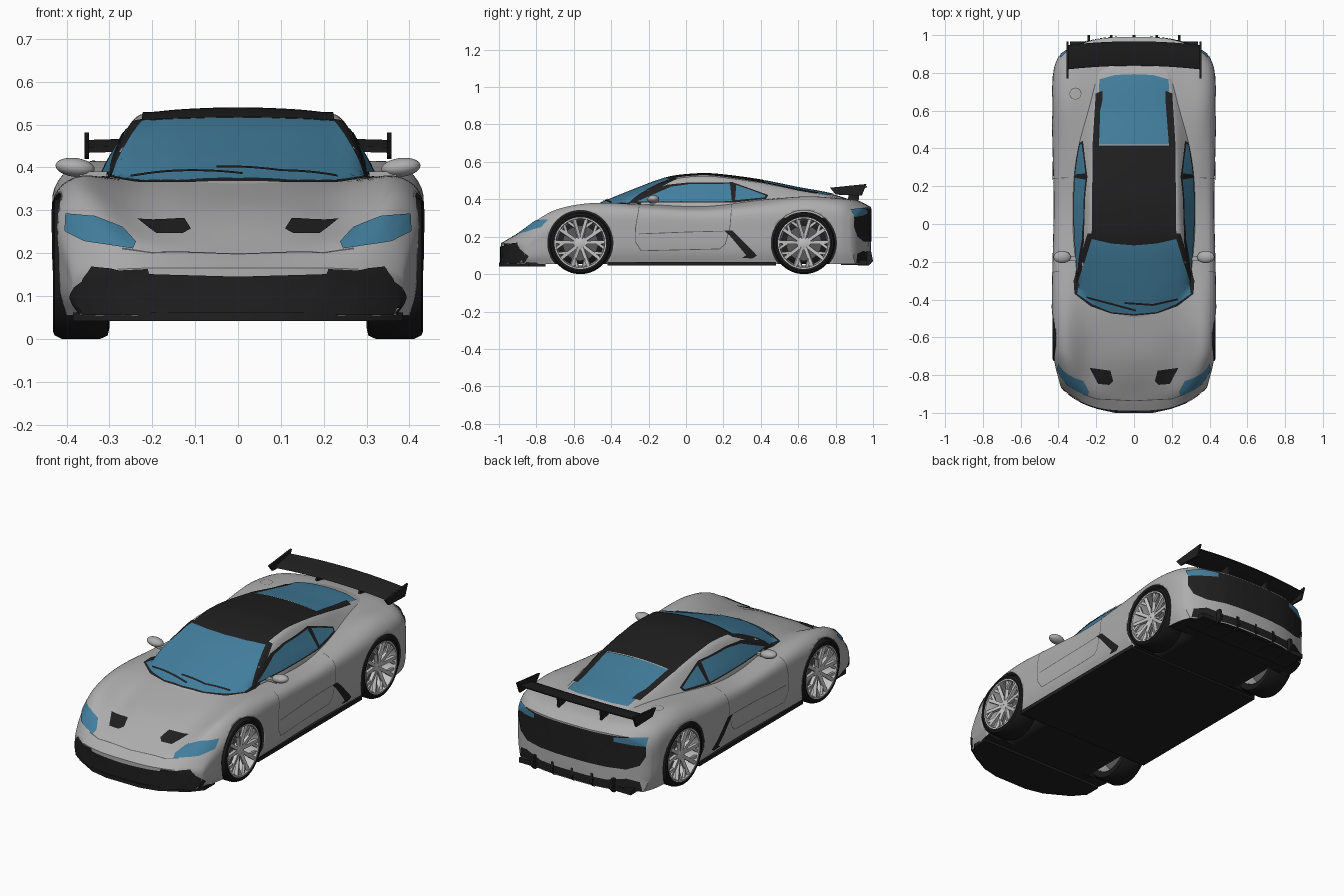
import bpy, bmesh, math
from mathutils import Vector, Matrix
from mathutils.bvhtree import BVHTree

if "Cube" in bpy.data.objects:
    bpy.data.objects.remove(bpy.data.objects["Cube"])


def material(name, rgb):
    m = bpy.data.materials.new(name)
    m.diffuse_color = (*rgb, 1)
    m.use_nodes = True
    m.node_tree.nodes["Principled BSDF"].inputs["Base Color"].default_value = m.diffuse_color
    return m


SILVER = material("silver_paint", (.42, .42, .42))
BLACK = material("black_trim", (.014, .014, .014))
GLASS = material("blue_glass", (.055, .21, .34))
RIM = material("bright_alloy", (.55, .55, .55))
RUBBER = material("tyre_rubber", (.011, .011, .011))
GREY = material("dark_grey", (.10, .10, .10))


def make(name, bm, mats, angle=35):
    me = bpy.data.meshes.new(name)
    bm.to_mesh(me)
    bm.free()
    for m in mats:
        me.materials.append(m)
    o = bpy.data.objects.new(name, me)
    bpy.context.collection.objects.link(o)
    bpy.ops.object.select_all(action='DESELECT')
    o.select_set(True)
    bpy.context.view_layer.objects.active = o
    bpy.ops.object.shade_smooth_by_angle(angle=math.radians(angle))
    return o


def spline(rows, t):
    """Smooth interpolation of rows (t, a, b, ...)"""
    n = len(rows)
    i = 0
    while i < n - 2 and t > rows[i + 1][0]:
        i += 1
    p, q = rows[i], rows[i + 1]
    o, r = rows[max(i - 1, 0)], rows[min(i + 2, n - 1)]
    h = q[0] - p[0]
    u = (t - p[0]) / h
    out = []
    for k in range(1, len(p)):
        m0 = (q[k] - o[k]) / (q[0] - o[0]) * h
        m1 = (r[k] - p[k]) / (r[0] - p[0]) * h
        out.append((2*u**3 - 3*u*u + 1)*p[k] + (u**3 - 2*u*u + u)*m0
                   + (3*u*u - 2*u**3)*q[k] + (u**3 - u*u)*m1)
    return out


def loft(rows, section, warp, steps):
    """Loft mirrored sections along y; ends close with shrinking rings"""
    bm = bmesh.new()
    y0, y1 = rows[0][0], rows[-1][0]
    shrink = (.03, .25, .5, .75, .9)
    stations = [(y0, s) for s in shrink]
    stations += [(y0 + (y1 - y0) * i / steps, 1) for i in range(steps + 1)]
    stations += [(y1, s) for s in reversed(shrink)]
    rings = []
    for y, s in stations:
        ctrl, zb = section(spline(rows, y))
        keys = [(k, *c) for k, c in enumerate(ctrl)]
        keys = [(-1, -ctrl[1][0], ctrl[1][1])] + keys
        n = (len(ctrl) - 1) * 5
        half = [spline(keys, j / 5) for j in range(n + 1)]
        half[0][0] = 0
        half += [[half[-1][0] * f, zb] for f in (.75, .5, .25, 0)]
        full = half + [[-x, z] for x, z in reversed(half[1:-1])]
        zm = (half[0][1] + zb) / 2
        rings.append([bm.verts.new((x * s, warp(x * s, y), zm + (z - zm) * s)) for x, z in full])
    for a, b in zip(rings, rings[1:]):
        for j in range(len(a)):
            k = (j + 1) % len(a)
            bm.faces.new((a[j], a[k], b[k], b[j]))
    bm.faces.new(rings[0])
    bm.faces.new(rings[-1])
    bmesh.ops.recalc_face_normals(bm, faces=bm.faces)
    return bm


# main body: y, half width, shoulder z, fender crest z, inner z, centre z
body_rows = [
    (-.99, .385, .150, .160, .165, .165), (-.95, .392, .178, .195, .192, .188),
    (-.90, .400, .210, .240, .225, .215), (-.80, .416, .255, .305, .265, .270),
    (-.70, .428, .295, .347, .302, .312), (-.55, .434, .325, .376, .345, .350),
    (-.40, .434, .335, .380, .368, .378), (-.20, .430, .330, .366, .375, .380),
    (.10, .424, .320, .356, .370, .380), (.40, .430, .335, .385, .400, .400),
    (.63, .435, .350, .410, .412, .412), (.80, .430, .350, .402, .408, .408),
    (.92, .420, .335, .383, .393, .393), (.99, .400, .300, .345, .358, .358)]


def body_section(v):
    w, zs, zf, zi, zc = v
    zb = .055
    return [(0, zc), (w*.28, (zi + zc*2) / 3), (w*.56, zi), (w - .07, zf), (w - .006, zs),
            (w, zb + .6*(zs - zb)), (w - .005, zb + .25*(zs - zb)), (w - .025, zb)], zb


def body_warp(x, y):
    a = (abs(x) / .42) ** 3
    return y + .17*a*max(0, (-.4 - y)/.6)**3 - .12*a*max(0, (y - .55)/.44)**2


bm = loft(body_rows, body_section, body_warp, 100)
for f in bm.faces:
    f.material_index = 1 if f.normal.z < -.8 else 0
body = make("body_shell", bm, [SILVER, BLACK])

# cabin: y, base half width, roof edge half width, edge z, centre z
cabin_rows = [
    (-.50, .300, .270, .345, .360), (-.30, .315, .275, .425, .442), (-.10, .320, .250, .497, .515),
    (.03, .320, .240, .515, .533), (.15, .320, .236, .515, .534), (.40, .315, .225, .481, .502),
    (.60, .300, .207, .441, .462), (.78, .275, .192, .410, .428), (.92, .250, .180, .372, .385)]


def cabin_section(v):
    xb, xr, zr, zc = v
    return [(0, zc), (xr*.5, zc - .2*(zc - zr)), (xr*.82, zc - .58*(zc - zr)), (xr, zr),
            (xr*.55 + xb*.45 + .006, .3 + .7*(zr - .3)), (xb, .3 + .35*(zr - .3)), (xb + .008, .3)], .3


def cabin_warp(x, y):
    return y + .09*(x/.3)**2 * min(1, max(0, (.1 - y)/.58))


cabin = make("cabin", loft(cabin_rows, cabin_section, cabin_warp, 70), [SILVER])

# surface used for laying panels on the body
bm = bmesh.new()
bm.from_mesh(body.data)
bm.from_mesh(cabin.data)
tree = BVHTree.FromBMesh(bm)
bm.free()

PLACE = {'top': lambda a, b, s: (s*a, b, 2), 'front': lambda a, b, s: (s*a, -2, b),
         'rear': lambda a, b, s: (s*a, 2, b), 'side': lambda a, b, s: (s*2, a, b)}


def panel(name, polys, view, mat, lift=.004, mirror=True, step=.02):
    """Project flat outlines seen in one view onto the body as thin skins"""
    bm = bmesh.new()
    for poly in polys:
        for s in ((1, -1) if mirror else (1,)):
            bm.faces.new([bm.verts.new(PLACE[view](a, b, s)) for a, b in poly])
    bmesh.ops.triangulate(bm, faces=bm.faces[:])
    for k in range(3):
        vals = [v.co[k] for v in bm.verts]
        lo, hi = min(vals), max(vals)
        if view == 'side' and k == 0:
            continue
        for i in range(1, int((hi - lo) / step) + 1):
            co, no = Vector(), Vector()
            co[k], no[k] = lo + i*step - .0007, 1
            bmesh.ops.bisect_plane(bm, geom=bm.verts[:] + bm.edges[:] + bm.faces[:], plane_co=co, plane_no=no)

    def ray(co):
        if view == 'side':
            return Vector((-1 if co.x > 0 else 1, 0, 0))
        return Vector({'top': (0, 0, -1), 'front': (0, 1, 0), 'rear': (0, -1, 0)}[view])
    dead = []
    for v in bm.verts:
        d = ray(v.co)
        hit, n, _, _ = tree.ray_cast(v.co, d)
        if hit is None:
            dead.append(v)
        else:
            v.co = hit + (n if n.dot(d) < 0 else -n) * lift
    bmesh.ops.delete(bm, geom=dead, context='VERTS')
    bmesh.ops.delete(bm, geom=[e for e in bm.edges if e.calc_length() > .09], context='EDGES')
    bm.normal_update()
    for f in bm.faces:
        if f.normal.dot(ray(f.calc_center_median())) > 0:
            f.normal_flip()
    return make(name, bm, [mat])


def line(name, pts, view, width, mat=BLACK, lift=.002, mirror=True):
    quads = []
    for (a, b), (c, d) in zip(pts, pts[1:]):
        n = Vector((b - d, c - a)).normalized() * width / 2
        quads.append([(a + n.x, b + n.y), (c + n.x, d + n.y), (c - n.x, d - n.y), (a - n.x, b - n.y)])
    panel(name, quads, view, mat, lift, mirror)


# roof, windscreen and rear window (half outlines, mirrored)
panel("windscreen_frame", [[(0, -.484), (.12, -.474), (.23, -.435), (.315, -.37), (.32, -.30),
                            (.245, -.05), (.22, -.05), (0, -.09)]], 'top', BLACK, .002)
panel("windscreen", [[(0, -.476), (.12, -.465), (.22, -.425), (.302, -.37), (.29, -.30),
                      (.224, -.078), (.12, -.102), (0, -.112)]], 'top', GLASS, .005)
panel("roof_panel", [[(0, -.108), (.12, -.098), (.224, -.072), (.217, .415), (0, .415)]], 'top', BLACK, .0045)
panel("rear_window", [[(0, .42), (.195, .42), (.182, .765), (.1, .788), (0, .792)]], 'top', GLASS)
panel("rear_window_vent", [[(.185, .41), (.217, .41), (.2, .69), (.165, .705), (.165, .66), (.178, .6)]],
      'top', BLACK, .006)
# side windows
panel("side_window_frame", [[(-.33, .383), (-.1, .477), (.02, .49), (.25, .49), (.44, .422), (.43, .402),
                             (.25, .381)]], 'side', BLACK, .002)
panel("side_window", [[(-.26, .388), (-.08, .466), (.03, .481), (.235, .481), (.245, .388)],
                      [(.268, .474), (.33, .454), (.425, .418), (.42, .408), (.262, .393)]], 'side', GLASS)
# front lights, vents and grille
panel("headlight", [[(.40, .291), (.402, .25), (.357, .226), (.245, .208), (.238, .224), (.27, .258),
                     (.333, .284)]], 'front', GLASS)
panel("hood_vent", [[(.235, -.76), (.125, -.775), (.11, -.83), (.13, -.85), (.19, -.845)]], 'top', BLACK)
panel("front_grille", [[(0, .145), (.2, .151), (.34, .167), (.36, .14), (.376, .085), (.36, .056), (0, .056)]],
      'front', BLACK)
panel("front_corner_trim", [[(-.97, .163), (-.91, .155), (-.84, .095), (-.865, .06), (-.97, .06)]], 'side', BLACK, .003)
# rear lights and fascia
panel("rear_fascia", [[(0, .352), (.3, .352), (.385, .335), (.385, .25), (.36, .2), (.3, .175), (0, .175)]],
      'rear', BLACK, .003)
panel("taillight", [[(.385, .345), (.32, .35), (.24, .345), (.24, .322), (.385, .305)]], 'rear', GLASS, .006)
panel("rear_lower_trim", [[(0, .105), (.2, .105), (.3, .125), (.36, .11), (.37, .06), (0, .06)]], 'rear', BLACK, .003)
# side intake, seams and wipers
panel("side_intake", [[(.205, .232), (.25, .232), (.38, .10), (.355, .085), (.30, .088), (.322, .102),
                       (.235, .205)]], 'side', BLACK)
line("door_seam", [(-.25, .36), (-.27, .25), (-.268, .17), (-.24, .125), (.18, .135), (.21, .16),
                   (.235, .25), (.245, .37)], 'side', .004, GREY)
line("door_crease", [(-.25, .215), (0, .225), (.2, .23)], 'side', .004, GREY)
line("hood_seam", [(0, -.935), (.2, -.925), (.27, -.90)], 'top', .004, GREY)
line("fuel_flap_seam", [(-.31 + .03*math.cos(i*math.pi/10), .69 + .03*math.sin(i*math.pi/10)) for i in range(21)],
     'top', .003, GREY, mirror=False)
line("wiper_left", [(-.25, -.385), (-.1, -.425), (.01, -.455)], 'top', .010, BLACK, .009, False)
line("wiper_right", [(-.05, -.415), (.1, -.425), (.23, -.395)], 'top', .010, BLACK, .009, False)

# wheel wells cut from the body
AXLES, R = (-.565, .63), .166
bm = bmesh.new()
for y in AXLES:
    for s in (1, -1):
        bmesh.ops.create_cone(bm, cap_ends=True, segments=64, radius1=.174, radius2=.174, depth=.3,
                              matrix=Matrix.Translation((s*.425, y, R)) @ Matrix.Rotation(math.pi/2, 4, 'Y'))
for f in bm.faces:
    f.material_index = 1
cutter = make("wheel_well_cutter", bm, [SILVER, BLACK])
cutter.hide_render = True
mod = body.modifiers.new("wheel_wells", 'BOOLEAN')
mod.operation, mod.solver, mod.object = 'DIFFERENCE', 'EXACT', cutter
bpy.context.view_layer.objects.active = body
bpy.ops.object.modifier_apply(modifier=mod.name)
bpy.data.objects.remove(cutter)


def box(bm, lo, hi, m=Matrix()):
    lo, hi = Vector(lo), Vector(hi)
    bmesh.ops.create_cube(bm, size=1, matrix=m @ Matrix.Translation((lo + hi)/2) @ Matrix.Diagonal((*(hi - lo), 1)))


def lathe(bm, profile, closed=False, n=64):
    vs = [bm.verts.new((x, 0, r)) for x, r in profile]
    es = [bm.edges.new(p) for p in zip(vs, vs[1:])] + ([bm.edges.new((vs[-1], vs[0]))] if closed else [])
    bmesh.ops.spin(bm, geom=vs + es, cent=(0, 0, 0), axis=(1, 0, 0), angle=2*math.pi, steps=n, use_merge=True)
    bmesh.ops.recalc_face_normals(bm, faces=bm.faces)


# wheels: tyre, rim with five split spokes, brake disc
tyre, rim, disc = bmesh.new(), bmesh.new(), bmesh.new()
lathe(tyre, [(-.06, .125), (-.066, .14), (-.062, .158), (-.045, R), (.045, R), (.062, .158),
             (.066, .148), (.063, .138), (.05, .133)], True)
lathe(rim, [(.05, .139), (.064, .138), (.064, .131), (.05, .127), (-.05, .121), (-.062, .126), (-.055, .131)], True)
lathe(rim, [(.02, .001), (.02, .036), (.042, .036), (.048, .024), (.048, .001)])
for i in range(5):
    for s in (1, -1):
        a, b = i*math.tau/5 + s*.22, i*math.tau/5 + s*.27
        p = Vector((.038, .026*math.sin(a), .026*math.cos(a)))
        q = Vector((.052, .131*math.sin(b), .131*math.cos(b)))
        m = Matrix.Translation((p + q)/2) @ (q - p).to_track_quat('Z', 'X').to_matrix().to_4x4()
        box(rim, (-.009, -.009, -.053), (.009, .009, .053), m)
        c = Vector((.046, .085*math.sin(b), .085*math.cos(b)))
        e = Vector((.052, .131*math.sin(b + s*.25), .131*math.cos(b + s*.25)))
        m = Matrix.Translation((c + e)/2) @ (e - c).to_track_quat('Z', 'X').to_matrix().to_4x4()
        box(rim, (-.007, -.006, -.027), (.007, .006, .027), m)
lathe(disc, [(-.01, .001), (-.01, .095), (.0, .095), (.0, .001)])
for part, bm, mat in (("tyre", tyre, RUBBER), ("rim", rim, RIM), ("brake_disc", disc, GREY)):
    first = make(part, bm, [mat])
    for k, (y, s) in enumerate([(y, s) for y in AXLES for s in (1, -1)]):
        o = first if k == 0 else first.copy()
        if k:
            bpy.context.collection.objects.link(o)
        o.location = (s*.366, y, R)
        o.rotation_euler.z = 0 if s > 0 else math.pi


def prism(bm, pts, lo, hi, axis):
    """Extrude a flat outline along x or z"""
    put = (lambda a, b, c: (c, a, b)) if axis == 'x' else (lambda a, b, c: (a, b, c))
    f = bm.faces.new([bm.verts.new(put(a, b, lo)) for a, b in pts])
    g = bmesh.ops.extrude_face_region(bm, geom=[f])['geom']
    d = Vector(put(0, 0, hi - lo))
    bmesh.ops.translate(bm, vec=d, verts=[v for v in g if isinstance(v, bmesh.types.BMVert)])
    bmesh.ops.recalc_face_normals(bm, faces=bm.faces)


# front splitter, sills and rear diffuser
bm = bmesh.new()
edge = [(.1, -1), (.2, -.978), (.33, -.905), (.385, -.84), (.385, -.75)]
prism(bm, edge + [(-x, y) for x, y in reversed(edge)], .042, .062, 'z')
make("front_splitter", bm, [BLACK])
bm = bmesh.new()
box(bm, (-.418, -.42, .045), (.418, .48, .066))
make("floor_and_sills", bm, [BLACK])
bm = bmesh.new()
box(bm, (-.34, .83, .05), (.34, .965, .075))
for x in (-.24, -.12, 0, .12, .24):
    prism(bm, [(.86, .05), (.975, .045), (1, .07), (.99, .12), (.9, .12)], x - .007, x + .007, 'x')
make("rear_diffuser", bm, [BLACK])

# rear wing with end plates and struts
bm = bmesh.new()
ribs = []
for i in range(21):
    x = -.355 + .0355*i
    c = (x/.355)**2
    ribs.append([bm.verts.new((x, y - .02*c, z - .006*c)) for y, z in
                 ((.838, .440), (.87, .453), (.92, .460), (.967, .470), (.967, .464), (.92, .448), (.87, .440))])
for a, b in zip(ribs, ribs[1:]):
    for j in range(7):
        bm.faces.new((a[j], a[(j + 1) % 7], b[(j + 1) % 7], b[j]))
bm.faces.new(ribs[0])
bm.faces.new(ribs[-1])
for s in (1, -1):
    prism(bm, [(.77, .462), (.965, .482), (.94, .42), (.80, .425)], s*.348, s*.358, 'x')
    prism(bm, [(.86, .37), (.92, .37), (.93, .452), (.875, .448)], s*.13 - .006, s*.13 + .006, 'x')
make("rear_wing", bm, [BLACK])

# door mirrors
for s, side in ((1, "right"), (-1, "left")):
    bm = bmesh.new()
    bmesh.ops.create_uvsphere(bm, u_segments=24, v_segments=14, radius=1, matrix=Matrix.Translation(
        (s*.38, -.175, .400)) @ Matrix.Rotation(-s*.12, 4, 'Y') @ Matrix.Diagonal((.046, .032, .022, 1)))
    box(bm, (min(s*.30, s*.37), -.195, .378), (max(s*.30, s*.37), -.17, .390))
    make("door_mirror_" + side, bm, [SILVER])
